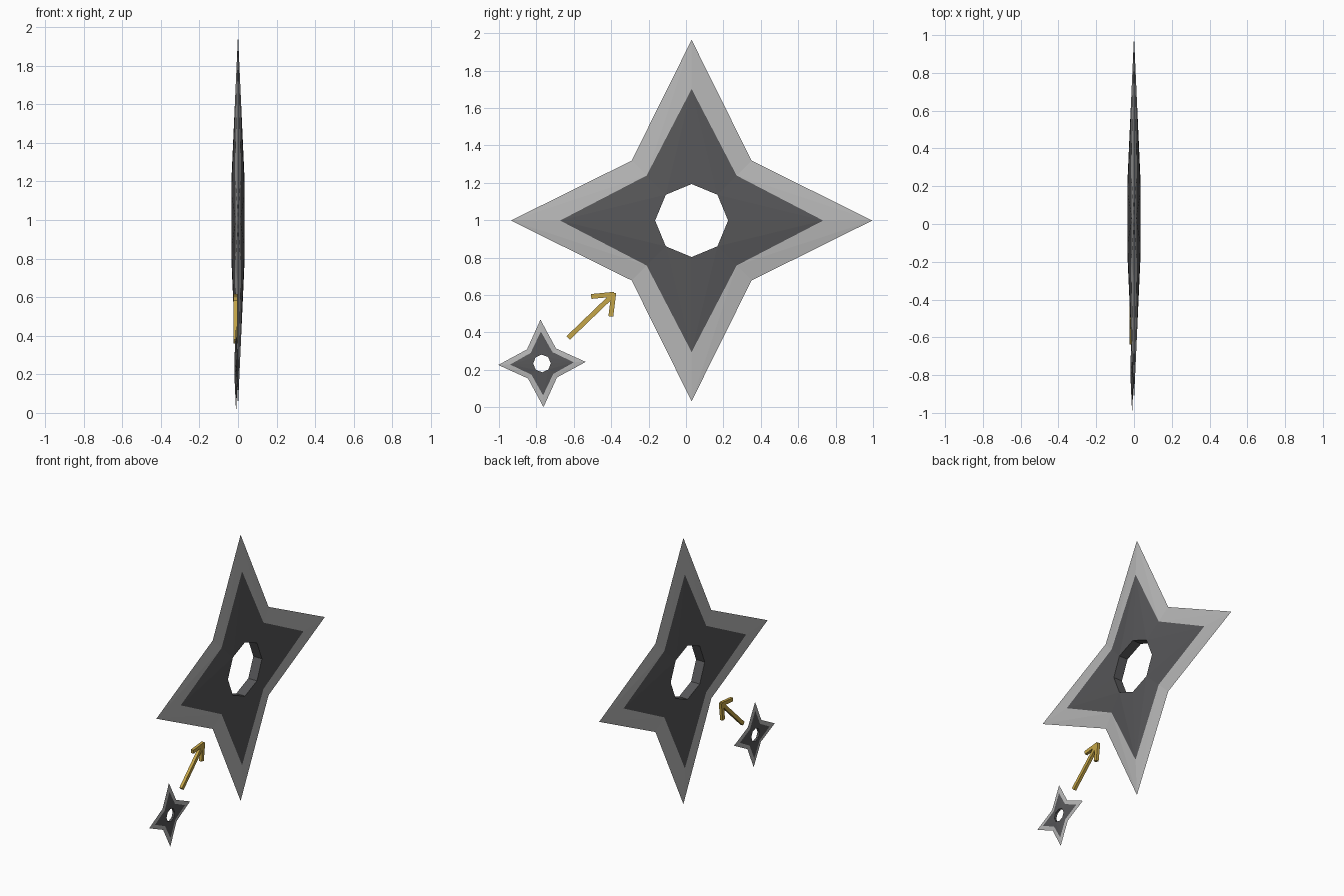
import bpy, bmesh, math
from mathutils import Vector

if "Cube" in bpy.data.objects:
    bpy.data.objects.remove(bpy.data.objects["Cube"])


def material(name, rgb):
    m = bpy.data.materials.new(name)
    m.diffuse_color = (*rgb, 1)
    m.use_nodes = True
    m.node_tree.nodes["Principled BSDF"].inputs["Base Color"].default_value = m.diffuse_color
    return m


STEEL = material("light steel", (0.48, 0.48, 0.48))
DARK = material("dark steel", (0.095, 0.095, 0.10))
GOLD = material("gold", (0.56, 0.38, 0.065))


def finish(bm, name, mats):
    bmesh.ops.recalc_face_normals(bm, faces=bm.faces)
    me = bpy.data.meshes.new(name)
    bm.to_mesh(me)
    bm.free()
    for m in mats:
        me.materials.append(m)
    ob = bpy.data.objects.new(name, me)
    bpy.context.collection.objects.link(ob)
    return ob


# Four-pointed throwing blade: octagonal hole, dark body, thin light edge
def star(name, centre, size, turn=0.0):
    bm = bmesh.new()
    half, hole = 0.036, 0.202
    tip, notch = 1.0, 0.469
    dark_tip, dark_notch = 0.728, 0.352

    def ring(r_tip, r_notch, side):
        verts = []
        for i in range(8):
            r, outer = (r_notch, notch) if i % 2 else (r_tip, tip)
            x = side * half * (outer - r) / (outer - hole)
            a = i * math.pi / 4 + turn
            p = Vector((x, r * math.cos(a), r * math.sin(a)))
            verts.append(bm.verts.new(Vector(centre) + p * size))
        return verts

    def bridge(a, b, mat):
        for i in range(8):
            j = (i + 1) % 8
            # split each panel from the notch inwards to the next tip outwards
            if i % 2:
                tris = [(a[i], b[i], b[j]), (a[i], b[j], a[j])]
            else:
                tris = [(a[i], b[i], a[j]), (b[i], b[j], a[j])]
            for t in tris:
                bm.faces.new(t).material_index = mat

    rim = ring(tip, notch, 0)
    holes = []
    for side in (-1, 1):
        inner = ring(hole, hole, side)
        mid = ring(dark_tip, dark_notch, side)
        bridge(inner, mid, 1)
        bridge(mid, rim, 0)
        holes.append(inner)
    bridge(holes[0], holes[1], 1)
    return finish(bm, name, (STEEL, DARK))


star("large_star", (0, 0.03, 0.998), 0.966)
star("small_star", (-0.01, -0.77, 0.234), 0.234, math.radians(2))


# Arrow bars: flat square-section strips in the y-z plane
def bar(name, p, q, width=0.026, x0=-0.023, x1=-0.002):
    p, q = Vector((0, *p)), Vector((0, *q))
    d = (q - p).normalized()
    n = Vector((0, -d.z, d.y)) * width / 2
    bm = bmesh.new()
    base = bm.faces.new([bm.verts.new(v + Vector((x0, 0, 0)))
                         for v in (p - n, q - n, q + n, p + n)])
    ext = bmesh.ops.extrude_face_region(bm, geom=[base])
    bmesh.ops.translate(bm, vec=(x1 - x0, 0, 0),
                        verts=[v for v in ext["geom"] if isinstance(v, bmesh.types.BMVert)])
    return finish(bm, name, (GOLD,))


bar("arrow_shaft", (-0.63, 0.37), (-0.39, 0.601))
bar("arrow_barb_upper", (-0.507, 0.592), (-0.383, 0.604))
bar("arrow_barb_lower", (-0.402, 0.485), (-0.386, 0.612))
